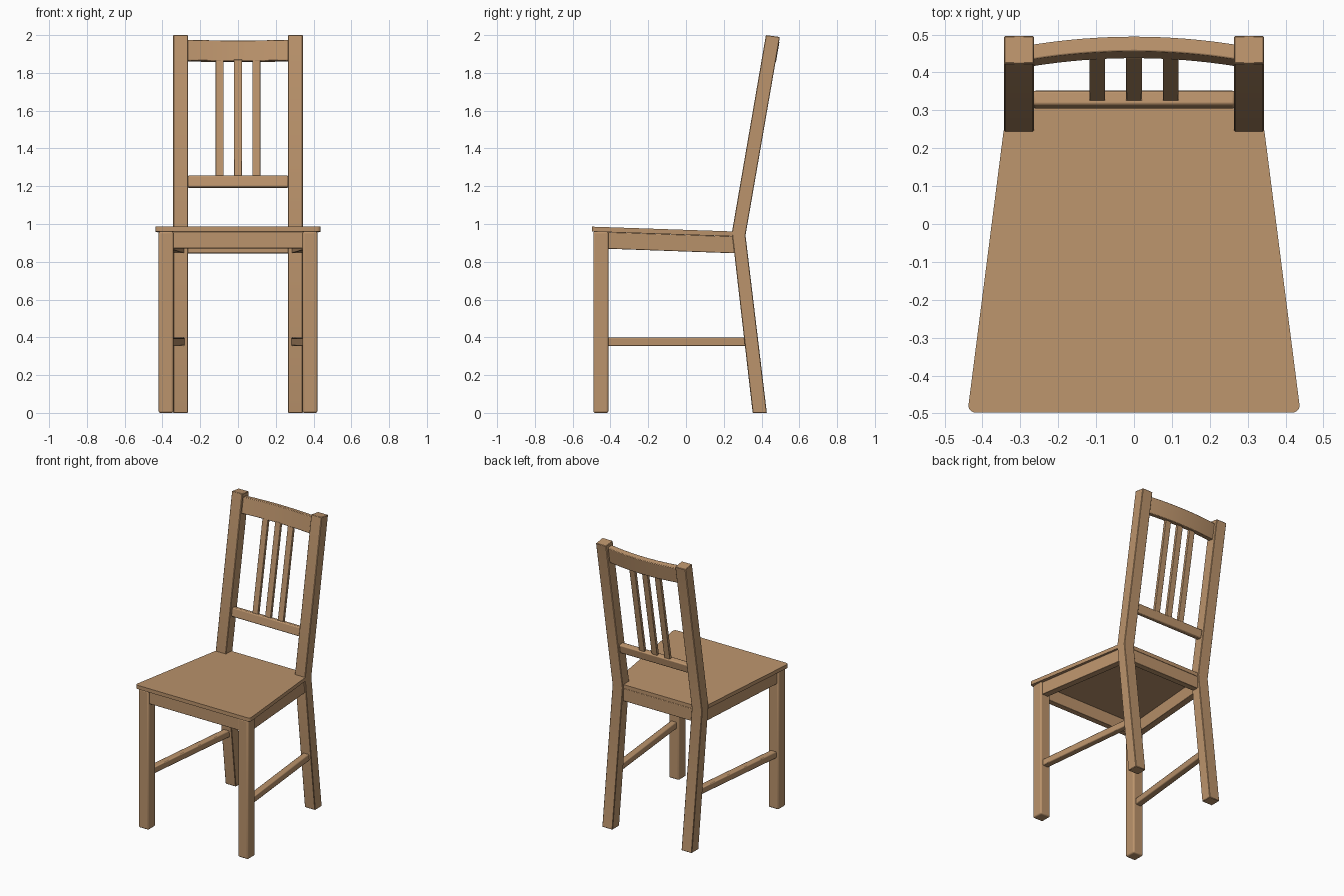
import bpy, bmesh, math

if "Cube" in bpy.data.objects:
    bpy.data.objects.remove(bpy.data.objects["Cube"])

wood = bpy.data.materials.new("warm wood")
wood.diffuse_color = (0.50, 0.295, 0.15, 1)
wood.use_nodes = True
wood.node_tree.nodes["Principled BSDF"].inputs["Base Color"].default_value = wood.diffuse_color


def loft(name, sections, mirror=False, bevel=0.0, segments=2):
    """Skin a list of equal-length point rings and cap both ends."""
    bm = bmesh.new()
    rings = [[bm.verts.new(p) for p in s] for s in sections]
    n = len(rings[0])
    for a, b in zip(rings, rings[1:]):
        for i in range(n):
            j = (i + 1) % n
            bm.faces.new((a[i], a[j], b[j], b[i]))
    bm.faces.new(rings[0])
    bm.faces.new(rings[-1])
    bmesh.ops.recalc_face_normals(bm, faces=bm.faces)
    me = bpy.data.meshes.new(name)
    bm.to_mesh(me)
    bm.free()
    me.materials.append(wood)
    ob = bpy.data.objects.new(name, me)
    bpy.context.collection.objects.link(ob)
    if bevel:
        m = ob.modifiers.new("bevel", 'BEVEL')
        m.width, m.segments, m.limit_method = bevel, segments, 'ANGLE'
    if mirror:
        ob.modifiers.new("mirror", 'MIRROR').use_mirror_merge = False
    bpy.ops.object.select_all(action='DESELECT')
    bpy.context.view_layer.objects.active = ob
    ob.select_set(True)
    bpy.ops.object.shade_smooth_by_angle(angle=math.radians(35))
    return ob


def rect_xy(x0, x1, y0, y1, z):
    return [(x0, y0, z), (x1, y0, z), (x1, y1, z), (x0, y1, z)]


def rect_xz(x0, x1, y, z0, z1):
    return [(x0, y, z0), (x1, y, z0), (x1, y, z1), (x0, y, z1)]


def across(x, profile):
    return [(x, y, z) for y, z in profile]


def seat_z(y):
    return 0.986 - (y + 0.5) * 0.034


# front legs
loft("front_leg", [rect_xy(0.342, 0.42, -0.491, -0.411, 0),
                   rect_xy(0.342, 0.42, -0.491, -0.411, 0.961)], True, 0.01, 3)

# raked back legs running up into the backrest posts
post = [(0.353, 0), (0.428, 0), (0.315, 0.94), (0.497, 1.99), (0.423, 2.0), (0.243, 0.955)]
loft("back_leg", [across(x, post) for x in (0.264, 0.343)], True, 0.003, 1)

# tapered seat with rounded front corners, notched round the posts
outline = [(0.264, 0.305), (0.264, 0.247), (0.344, 0.247)]
for k in range(6):
    a = math.radians(8 - 98 * k / 5)
    outline.append((0.417 + 0.02 * math.cos(a), -0.48 + 0.018 * math.sin(a)))
outline += [(-x, y) for x, y in reversed(outline)]
loft("seat", [[(x, y, seat_z(y) - t) for x, y in outline] for t in (0.026, 0)])

# rails under the seat
loft("front_apron", [across(x, [(-0.482, 0.872), (-0.44, 0.87), (-0.44, 0.958), (-0.482, 0.96)])
                     for x in (-0.345, 0.345)], bevel=0.003)
loft("back_apron", [across(x, [(0.262, 0.846), (0.305, 0.845), (0.305, 0.932), (0.262, 0.934)])
                    for x in (-0.267, 0.267)], bevel=0.003)
loft("side_apron", [rect_xz(0.362, 0.408, -0.415, 0.869, 0.957),
                    rect_xz(0.285, 0.331, 0.26, 0.845, 0.934)], True, 0.003)

# side stretchers
loft("side_stretcher", [rect_xz(0.36, 0.405, -0.415, 0.354, 0.399),
                        rect_xz(0.281, 0.326, 0.33, 0.354, 0.399)], True, 0.006)

# lower back rail, tilted with the posts
loft("lower_back_rail", [across(x, [(0.303, 1.197), (0.342, 1.19), (0.353, 1.25), (0.314, 1.257)])
                         for x in (-0.267, 0.267)], bevel=0.007)

# bowed top rail
sections = []
for i in range(17):
    x = -0.267 + 0.534 * i / 16
    bow = 0.021 * (1 - (x / 0.267) ** 2)
    sections.append(across(x, [(y + bow, z - bow * 0.18) for y, z in
                               [(0.416, 1.867), (0.455, 1.86), (0.474, 1.969), (0.435, 1.976)]]))
loft("top_back_rail", sections, bevel=0.004)

# three upright slats
for cx in (-0.097, 0, 0.097):
    loft("back_slat", [rect_xy(cx - 0.021, cx + 0.021, 0.324, 0.344, 1.245),
                       rect_xy(cx - 0.021, cx + 0.021, 0.436, 0.456, 1.87)], bevel=0.002)
